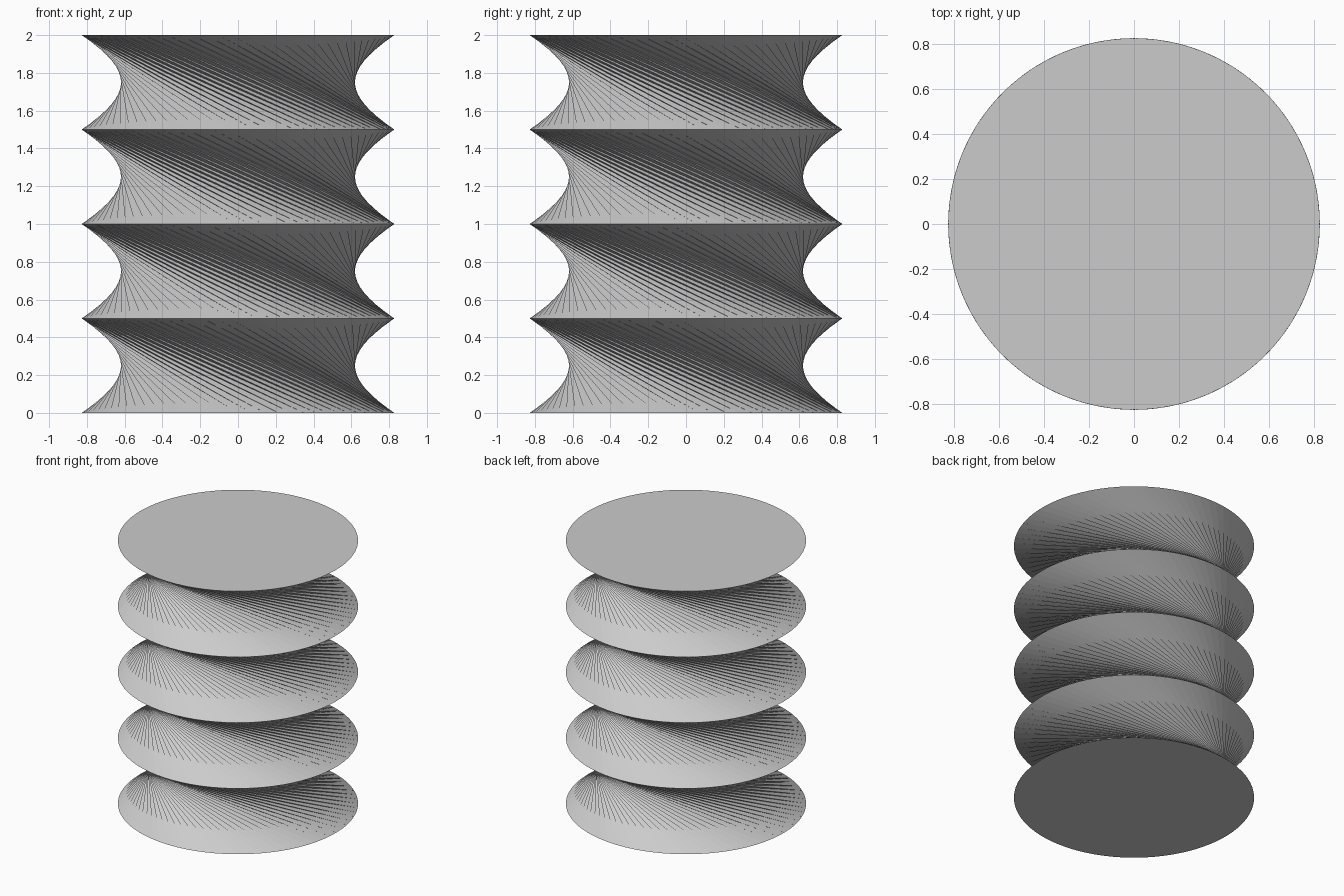
import bpy, bmesh
from math import cos, sin, pi, radians

SIDES = 72          # edges around each rim
BANDS = 4           # stacked folded bands
RADIUS = 0.828
HEIGHT = 2.0
TWIST = radians(-83)  # turn from one rim to the next

cube = bpy.data.objects.get("Cube")
if cube:
    bpy.data.objects.remove(cube, do_unlink=True)

grey = bpy.data.materials.new("light_grey")
grey.use_nodes = True
colour = (0.6, 0.6, 0.6, 1)
grey.diffuse_color = colour
grey.node_tree.nodes["Principled BSDF"].inputs["Base Color"].default_value = colour


def add_rim(bm, level):
    """One circular rim, turned a little further than the rim below."""
    z = HEIGHT * level / BANDS
    angles = [2 * pi * i / SIDES + TWIST * level for i in range(SIDES)]
    return [bm.verts.new((RADIUS * cos(a), RADIUS * sin(a), z)) for a in angles]


bm = bmesh.new()
rims = [add_rim(bm, level) for level in range(BANDS + 1)]

# Folded bands: slim triangles standing on the lower rim and hanging from the upper
for low, high in zip(rims, rims[1:]):
    for i in range(SIDES):
        j = (i + 1) % SIDES
        bm.faces.new((low[i], low[j], high[i]))
        bm.faces.new((low[j], high[j], high[i]))

# End caps
bm.faces.new(rims[0][::-1])
bm.faces.new(rims[-1])

mesh = bpy.data.meshes.new("twisted_bellows")
bm.to_mesh(mesh)
bm.free()
mesh.materials.append(grey)
bellows = bpy.data.objects.new("twisted_bellows", mesh)
bpy.context.collection.objects.link(bellows)
